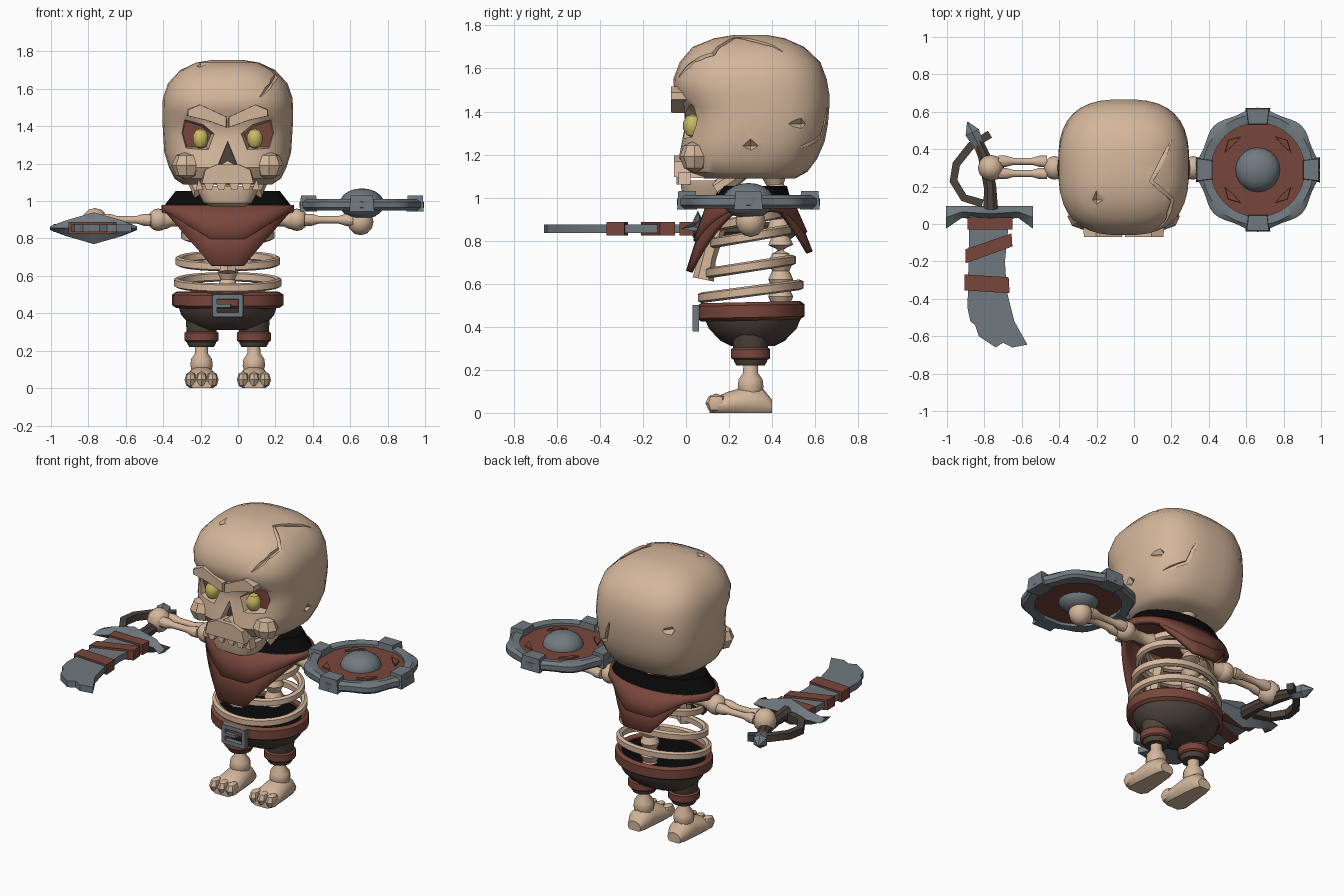
import bpy, bmesh
from math import sin, cos, pi, radians
from mathutils import Vector
from mathutils.bvhtree import BVHTree

if "Cube" in bpy.data.objects:
    bpy.data.objects.remove(bpy.data.objects["Cube"])

CX, CY = -0.055, 0.3      # body axis


def material(name, *rgb):
    m = bpy.data.materials.new(name)
    m.use_nodes = True
    m.diffuse_color = (*rgb, 1)
    m.node_tree.nodes["Principled BSDF"].inputs["Base Color"].default_value = (*rgb, 1)
    return m


bone = material("bone", .66, .47, .33)
red = material("red leather", .19, .062, .044)
steel = material("steel", .165, .195, .215)
cloth = material("dark cloth", .075, .056, .046)
black = material("black lining", .003, .003, .003)
yellow = material("yellow eye", .6, .5, .13)


def finish(name, bm, *mats, angle=35):
    bmesh.ops.recalc_face_normals(bm, faces=bm.faces)
    me = bpy.data.meshes.new(name)
    bm.to_mesh(me)
    bm.free()
    for m in mats:
        me.materials.append(m)
    me.shade_smooth()
    me.set_sharp_from_angle(angle=radians(angle))
    ob = bpy.data.objects.new(name, me)
    bpy.context.collection.objects.link(ob)
    return ob


def skin(name, rings, *mats, loop=False, caps=True, angle=35):
    """Join equal rings of points with quads."""
    bm = bmesh.new()
    rows = [[bm.verts.new(p) for p in r] for r in rings]
    n = len(rows[0])
    for a, b in zip(rows, rows[1:] + rows[:1] if loop else rows[1:]):
        for i in range(n):
            j = (i + 1) % n
            bm.faces.new((a[i], a[j], b[j], b[i]))
    if caps and not loop:
        bm.faces.new(rows[0])
        bm.faces.new(rows[-1])
    return finish(name, bm, *mats, angle=angle)


def oval(cx, cy, z, rx, ry, n=24, p=2):
    def c(v):
        return abs(v) ** (2 / p) * (1 if v > 0 else -1)
    return [(cx + rx * c(cos(a)), cy + ry * c(sin(a)), z)
            for a in (2 * pi * (i + .5) / n for i in range(n))]


def tube(name, pts, radii, mat, sides=10):
    pts = [Vector(p) for p in pts]
    rings = []
    for i, p in enumerate(pts):
        t = pts[min(i + 1, len(pts) - 1)] - pts[max(i - 1, 0)]
        q = t.to_track_quat('Z', 'Y')
        rings.append([p + q @ Vector((radii[i] * cos(a), radii[i] * sin(a), 0))
                      for a in (2 * pi * (k + .5) / sides for k in range(sides))])
    return skin(name, rings, mat)


def ball(name, loc, size, mat, seg=14):
    bm = bmesh.new()
    bmesh.ops.create_uvsphere(bm, u_segments=seg, v_segments=max(seg // 2, 2), radius=1)
    for v in bm.verts:
        v.co = Vector(loc) + v.co * Vector(size)
    return finish(name, bm, mat)


def prism(name, pts, lo, hi, *mats, axis='z', shrink=1):
    """Extrude a flat outline along an axis, scaling the far end."""
    mx, my = (sum(c) / len(pts) for c in zip(*pts))
    far = [(mx + (u - mx) * shrink, my + (v - my) * shrink) for u, v in pts]
    put = (lambda u, v, t: (u, v, t)) if axis == 'z' else (lambda u, v, t: (u, t, v))
    return skin(name, [[put(u, v, lo) for u, v in pts], [put(u, v, hi) for u, v in far]], *mats)


def band(name, rx, ry, z, h, t, tilt, mat, n=32):
    rings = []
    for i in range(n):
        a = 2 * pi * i / n
        zc = z + tilt * sin(a)
        rings.append([(CX + (rx - d) * cos(a), CY + (ry - d) * sin(a), zc + e)
                      for d, e in ((0, -h / 3), (0, h / 3), (t / 2, h / 2), (t, h / 3), (t, -h / 3), (t / 2, -h / 2))])
    return skin(name, rings, mat, loop=True)


def bone_rod(name, a, b, r, knob):
    a, b = Vector(a), Vector(b)
    tube(name, [a.lerp(b, k) for k in (0, .15, .3, .7, .85, 1)], [knob, knob, r, r, knob, knob], bone)


# Skull: height, half width, front y, back y
levels = ((1.09, .24, .08, .51), (1.12, .285, .0, .565), (1.18, .315, -.035, .61), (1.26, .34, -.02, .645),
          (1.34, .345, -.005, .66), (1.42, .35, -.01, .667), (1.48, .35, -.055, .667), (1.55, .348, -.06, .655),
          (1.63, .32, -.03, .625), (1.70, .255, .03, .55), (1.74, .17, .13, .46), (1.755, .08, .22, .38))
skull = skin("skull", [oval(CX, (f + b) / 2, z, w, (b - f) / 2, 36, 2.7) for z, w, f, b in levels],
             bone, red, cloth)
tree = BVHTree.FromPolygons([v.co.copy() for v in skull.data.vertices], [p.vertices[:] for p in skull.data.polygons])


def carve(cutter, back=0):
    for m in (bone, red, cloth)[len(cutter.data.materials):]:
        cutter.data.materials.append(m)
    for f in cutter.data.polygons:
        f.material_index = back if f.normal.y > .9 else 0
    mod = skull.modifiers.new("carve", 'BOOLEAN')
    mod.object, mod.operation, mod.solver = cutter, 'DIFFERENCE', 'EXACT'
    bpy.context.view_layer.objects.active = skull
    bpy.ops.object.modifier_apply(modifier="carve")
    bpy.data.objects.remove(cutter)


# Eye sockets, nose hole, temples
for s in (1, -1):
    socket = ((.05, 1.36), (.12, 1.42), (.25, 1.46), (.275, 1.37), (.24, 1.26), (.09, 1.26))
    carve(prism("socket_cutter", [(CX + s * x, z) for x, z in socket], -.1, .07, bone, axis='y', shrink=.68), 1)
    carve(ball("temple_cutter", (CX + s * .36, .08, 1.38), (.03, .05, .15), bone, 6))
carve(prism("nose_cutter", [(CX + x, z) for x, z in ((-.06, 1.18), (0, 1.215), (.06, 1.18), (0, 1.33))],
            -.1, .03, bone, axis='y', shrink=.85), 2)

# Cracks and chips
for path in (((.2, .45, 1.68), (.09, .23, 1.73), (.18, .14, 1.64), (.12, -.04, 1.56)),
             ((.08, .66, 1.42), (.14, .66, 1.28), (.25, .55, 1.22))):
    hits = [tree.find_nearest(Vector(p))[0] for p in path]
    pts = []
    for a, b in zip(hits, hits[1:]):
        pts += [tree.find_nearest(a.lerp(b, k / 3))[0] for k in range(3)]
    pts.append(hits[-1])
    carve(tube("crack_cutter", pts, [.004] + [.014] * (len(pts) - 2) + [.004], bone, 4))
for chip in ((.3, .3, 1.24), (.3, .55, 1.34), (-.2, .13, 1.74), (-.3, .6, 1.45)):
    p, n = tree.find_nearest(Vector(chip))[:2]
    carve(ball("chip_cutter", p + n * .02, (.05, .06, .045), bone, 4))
skull.data.set_sharp_from_angle(angle=radians(35))

# Eyes and brows
for s, side in ((1, "left"), (-1, "right")):
    ball(side + "_eye", (CX + s * .145, .03, 1.335), (.045, .045, .056), yellow, 10)
    brow = ((0, 1.39), (0, 1.45), (.15, 1.52), (.22, 1.49), (.22, 1.455), (.11, 1.43))
    prism(side + "_brow", [(CX + s * x, z) for x, z in brow], .06, -.07, bone, axis='y', shrink=.93)
    # Cheekbone
    ball(side + "_cheek", (CX + s * .22, .04, 1.19), (.08, .07, .075), bone, 8)

# Upper jaw, teeth and lower jaw
prism("upper_jaw", [(CX + x, z) for x, z in ((-.15, 1.09), (.15, 1.09), (.13, 1.17), (.06, 1.2), (-.06, 1.2), (-.13, 1.17))],
      .1, -.055, bone, axis='y', shrink=.92)
for x in (-.1, -.035, .035, .1):
    prism("upper_tooth", [(CX + x - .028, 1.1), (CX + x + .028, 1.1), (CX + x + .015, 1.06), (CX + x - .015, 1.06)],
          .02, -.045, bone, axis='y')
skin("lower_jaw", [oval(CX, .1, z, w, d, 20, 3.5) for z, w, d in
                   ((.97, .09, .08), (.99, .13, .11), (1.05, .16, .125), (1.08, .165, .125))], bone)
for s in (1, -1):
    prism("lower_tusk", [(CX + s * x, z) for x, z in ((.13, 1.06), (.17, 1.06), (.155, 1.12))], .02, -.035, bone, axis='y')
    tube("jaw_hinge", [(CX + s * .14, .15, 1.04), (CX + s * .19, .28, 1.13)], [.045, .035], bone, 8)

# Spine, ribs, breastbone
zs = [.42 + .04 * i for i in range(18)]
tube("spine", [(CX, .44 - .1 * max(0, z - .8), z) for z in zs], [.058 if i % 2 else .04 for i in range(18)], bone)
for rx, ry, z in ((.2, .16, .9), (.25, .19, .82), (.28, .21, .68), (.288, .245, .565)):
    band("rib", rx, ry, z, .05, .035, .03, bone)
tube("breastbone", [(CX, .14, .86), (CX, .1, .72), (CX, .08, .62)], [.045, .04, .05], bone, 6)

# Shorts, belt and buckle
shorts = skin("shorts", [oval(CX, .31, z, x, y) for z, x, y in
                         ((.31, .16, .1), (.335, .2, .15), (.39, .25, .205), (.45, .27, .23), (.49, .27, .23))], cloth, black)
for f in shorts.data.polygons:
    f.material_index = int(f.normal.z > .9)
band("belt", .297, .25, .472, .085, .04, .005, red)
for x, z, w, h in ((0, .488, .085, .014), (0, .392, .085, .014), (.07, .44, .014, .06), (-.07, .44, .014, .06), (-.025, .44, .045, .01)):
    prism("buckle_bar", [(CX + x + i * w, z + j * h) for i, j in ((-1, -1), (1, -1), (1, 1), (-1, 1))],
          .06, .03, steel, axis='y', shrink=.9)

# Legs, feet and arms
for s, side in ((1, "left"), (-1, "right")):
    x = CX + s * .14
    skin(side + "_trouser", [oval(x, .3, z, r, r) for z, r in ((.22, .066), (.24, .078), (.38, .085))], cloth)
    skin(side + "_cuff", [oval(x, .3, z, r, r) for z, r in ((.247, .082), (.255, .092), (.295, .092), (.303, .082))], red)
    skin(side + "_shin", [oval(x, .3, z, r, r, 12) for z, r in
                          ((.08, .05), (.12, .062), (.155, .058), (.185, .036), (.25, .034))], bone)
    rings = []
    for y, w, h in ((.11, .06, .04), (.14, .085, .075), (.2, .085, .1), (.29, .075, .125), (.36, .065, .11), (.4, .045, .06)):
        rings.append([(x + w * cos(a), y, max(0, h * (.4 + .6 * sin(a)))) for a in (2 * pi * i / 16 for i in range(16))])
    skin(side + "_foot", rings, bone)
    for d in (-.058, 0, .058):
        ball(side + "_toe", (x + d, .14, .045), (.033, .05, .045), bone, 8)

    def arm(d, y=.3, z=.9):
        return (CX + s * d, y, z)
    bone_rod(side + "_upper_arm", arm(.16), arm(.36), .035, .05)
    ball(side + "_elbow", arm(.37), (.06, .065, .06), bone)
    for y in (.27, .335):
        bone_rod(side + "_forearm", arm(.41, y), arm(.67, y), .02, .032)
    ball(side + "_hand", arm(.71, .3, .89), (.07, .07, .073), bone, 12)


# Scarf: black top, hanging cloth and folded layer
collar = skin("scarf_lining", [oval(CX, CY, z, x, y) for z, x, y in
                               ((.96, .33, .18), (.975, .343, .193), (1.055, .28, .17))], black, red)
for f in collar.data.polygons:
    f.material_index = int(f.normal.z < -.9)


def scarf(name, front, back, slope, out):
    low, top = [], []
    for i in range(48):
        a = 2 * pi * i / 48
        x, y = .35 * cos(a), .2 * sin(a)
        lim = back if y > 0 else front
        z = min(.94, lim + max(0, abs(x) - .09) * slope)
        grow = .1 * (.97 - z) / .31 * (1.25 if y > 0 else 1)
        k = 1 if y > 0 else -1
        low.append((CX + x * (1 + out), CY + y + k * (grow + out) * abs(sin(a)) ** .3, z))
        top.append((CX + x * (1 + out), CY + y * (1 + out), .98))
    mid = [tuple(p * .5 + q * .5 for p, q in zip(a, b)) for a, b in zip(low, top)]
    ob = skin(name, [low, mid, top], red, caps=False)
    mod = ob.modifiers.new("thickness", 'SOLIDIFY')
    mod.thickness, mod.offset = .025, -1


scarf("scarf", .66, .75, 1.15, 0)
scarf("scarf_fold", .8, .84, .6, .012)

# Shield
SX, SY = .662, .29


def polar(r, a):
    return SX + r * cos(a), SY + r * sin(a)


rim = []
for i in range(64):
    a = 2 * pi * i / 64
    R = .322 + .01 * cos(8 * a)
    rim.append([(*polar(r, a), z) for r, z in ((.25, .95), (R - .015, .95), (R, .965), (R, .995), (.295, 1.012), (.25, 1.005))])
skin("shield_rim", rim, steel, loop=True)
skin("shield_face", [oval(SX, SY, z, .262, .262, 40) for z in (.968, .99)], red)
ball("shield_boss", (SX, SY, .985), (.12, .12, .083), steel, 20)
for k in range(4):
    a = k * pi / 2
    prism("rim_block", [polar(.245, a - .23), polar(.338, a - .2), polar(.338, a + .2), polar(.245, a + .23)],
          .945, 1.03, steel, shrink=.88)
    a += pi / 4
    prism("face_stud", [polar(.2, a - .32), polar(.225, a), polar(.2, a + .32), polar(.185, a)], .985, 1.0, red, shrink=.9)

# Sword
ZB = .855
blade = ((-.88, .06), (-.885, -.2), (-.89, -.45), (-.875, -.52), (-.85, -.54), (-.83, -.6), (-.74, -.66), (-.7, -.635),
         (-.65, -.66), (-.57, -.645), (-.64, -.52), (-.68, -.36), (-.69, -.2), (-.67, 0), (-.67, .06))
prism("blade", blade, ZB - .02, ZB + .02, steel)
for wrap in (((-.89, -.03), (-.65, -.03), (-.65, .035), (-.89, .035)),
             ((-.9, -.21), (-.65, -.12), (-.655, -.05), (-.9, -.135)),
             ((-.905, -.355), (-.665, -.37), (-.67, -.285), (-.905, -.27))):
    prism("blade_wrap", wrap, ZB - .032, ZB + .032, red)
guard = []
for x, y, hy, hz in ((-.235, .035, .06, .01), (-.15, .065, .032, .042), (0, .055, .04, .085), (.15, .065, .032, .042), (.23, .035, .06, .01)):
    guard.append([(x - .77, y + hy * i, ZB + hz * j) for i, j in ((1, 0), (0, 1), (-1, 0), (0, -1))])
skin("crossguard", guard, steel)
tube("grip", [(-.765, .07, ZB), (-.77, .2, ZB), (-.8, .36, ZB), (-.84, .45, ZB)], [.042, .036, .036, .03], cloth, 8)
tube("pommel", [(-.82, .4, ZB), (-.865, .49, ZB), (-.89, .545, ZB)], [.03, .045, .004], steel, 6)
tube("knuckle_bow", [(-.77, .48, ZB), (-.87, .42, ZB), (-.95, .32, ZB), (-.965, .23, ZB), (-.91, .14, ZB), (-.81, .11, ZB)],
     [.03] * 6, cloth, 4)
